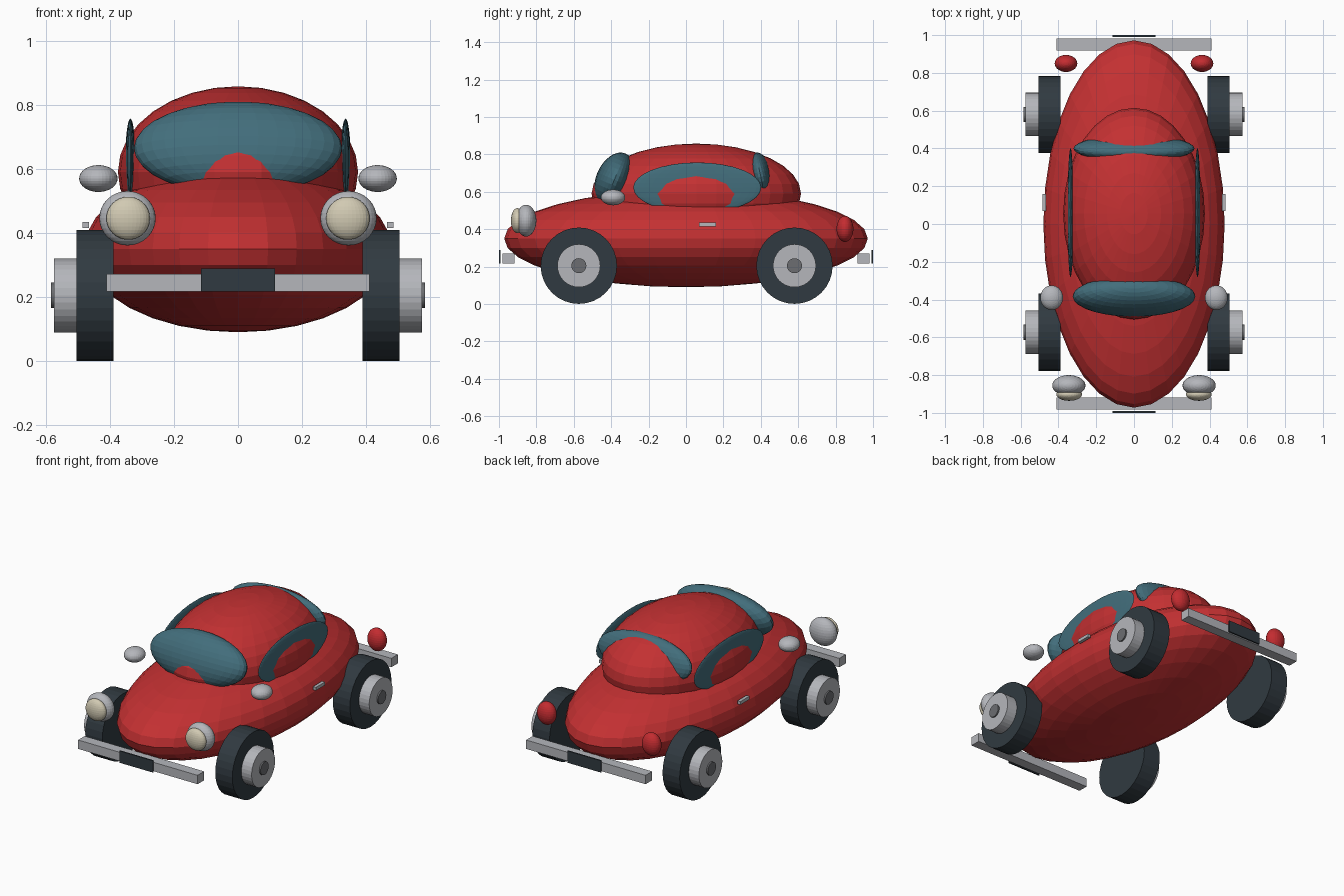
import bpy
from math import pi, radians

cube = bpy.data.objects.get("Cube")
if cube:
    bpy.data.objects.remove(cube, do_unlink=True)


def material(name, r, g, b):
    m = bpy.data.materials.new(name)
    m.use_nodes = True
    m.diffuse_color = (r, g, b, 1)
    m.node_tree.nodes["Principled BSDF"].inputs["Base Color"].default_value = (r, g, b, 1)
    return m


RED = material("body red", 0.55, 0.03, 0.032)
LAMP = material("tail lamp red", 0.55, 0.025, 0.03)
GLASS = material("teal glass", 0.055, 0.155, 0.2)
SILVER = material("silver", 0.46, 0.47, 0.5)
CREAM = material("lens cream", 0.64, 0.59, 0.45)
DARK = material("dark rubber", 0.03, 0.042, 0.052)
GREY = material("hub grey", 0.15, 0.155, 0.165)


def finish(name, mat, scale=(1, 1, 1)):
    ob = bpy.context.object
    ob.name = name
    ob.scale = scale
    ob.data.materials.append(mat)
    return ob


def ellipsoid(name, mat, centre, radii, tilt=0, segments=32, rings=16):
    bpy.ops.mesh.primitive_uv_sphere_add(segments=segments, ring_count=rings, radius=1,
                                         location=centre, rotation=(radians(tilt), 0, 0))
    return finish(name, mat, radii)


def box(name, mat, centre, size):
    bpy.ops.mesh.primitive_cube_add(size=1, location=centre)
    return finish(name, mat, size)


def disc(name, mat, side, inner, outer, y, radius):
    # Cylinder lying along x, from inner to outer distance on one side
    bpy.ops.mesh.primitive_cylinder_add(vertices=32, radius=radius, depth=outer - inner,
                                        location=(side * (inner + outer) / 2, y, 0.205),
                                        rotation=(0, pi / 2, 0))
    return finish(name, mat)


# Body shell and cabin
ellipsoid("body", RED, (0, 0, 0.35), (0.48, 0.972, 0.26))
ellipsoid("cabin", RED, (0, 0.055, 0.59), (0.375, 0.56, 0.268))

# Front and rear glass, leaning towards the roof
ellipsoid("windscreen", GLASS, (0, -0.383, 0.665), (0.325, 0.098, 0.152), tilt=-23)
ellipsoid("rear_window", GLASS, (0, 0.4, 0.68), (0.32, 0.066, 0.132), tilt=12)

# Bumpers and blank plates
for end, label in ((-1, "front"), (1, "rear")):
    box(label + "_bumper", SILVER, (0, end * 0.95, 0.244), (0.82, 0.064, 0.055))
    box(label + "_plate", DARK, (0, end * 0.995, 0.253), (0.23, 0.009, 0.073))

for side, label in ((1, "left"), (-1, "right")):
    # Side glass, mirror and door handle
    ellipsoid(label + "_side_window", GLASS, (side * 0.336, 0.06, 0.622), (0.016, 0.342, 0.135))
    ellipsoid(label + "_mirror", SILVER, (side * 0.436, -0.39, 0.57), (0.06, 0.065, 0.042))
    box(label + "_door_handle", SILVER, (side * 0.475, 0.115, 0.425), (0.02, 0.09, 0.02))

    # Lamps
    ellipsoid(label + "_headlamp", SILVER, (side * 0.345, -0.855, 0.446), (0.088, 0.055, 0.085))
    ellipsoid(label + "_headlamp_lens", CREAM, (side * 0.343, -0.902, 0.446), (0.068, 0.034, 0.067))
    ellipsoid(label + "_tail_lamp", LAMP, (side * 0.36, 0.85, 0.402), (0.06, 0.045, 0.07))

    # Wheels
    for y, end in ((-0.573, "front"), (0.58, "rear")):
        wheel = end + "_" + label
        disc(wheel + "_tyre", DARK, side, 0.388, 0.505, y, 0.204)
        disc(wheel + "_hub", SILVER, side, 0.45, 0.575, y, 0.115)
        disc(wheel + "_hub_cap", GREY, side, 0.55, 0.584, y, 0.04)
